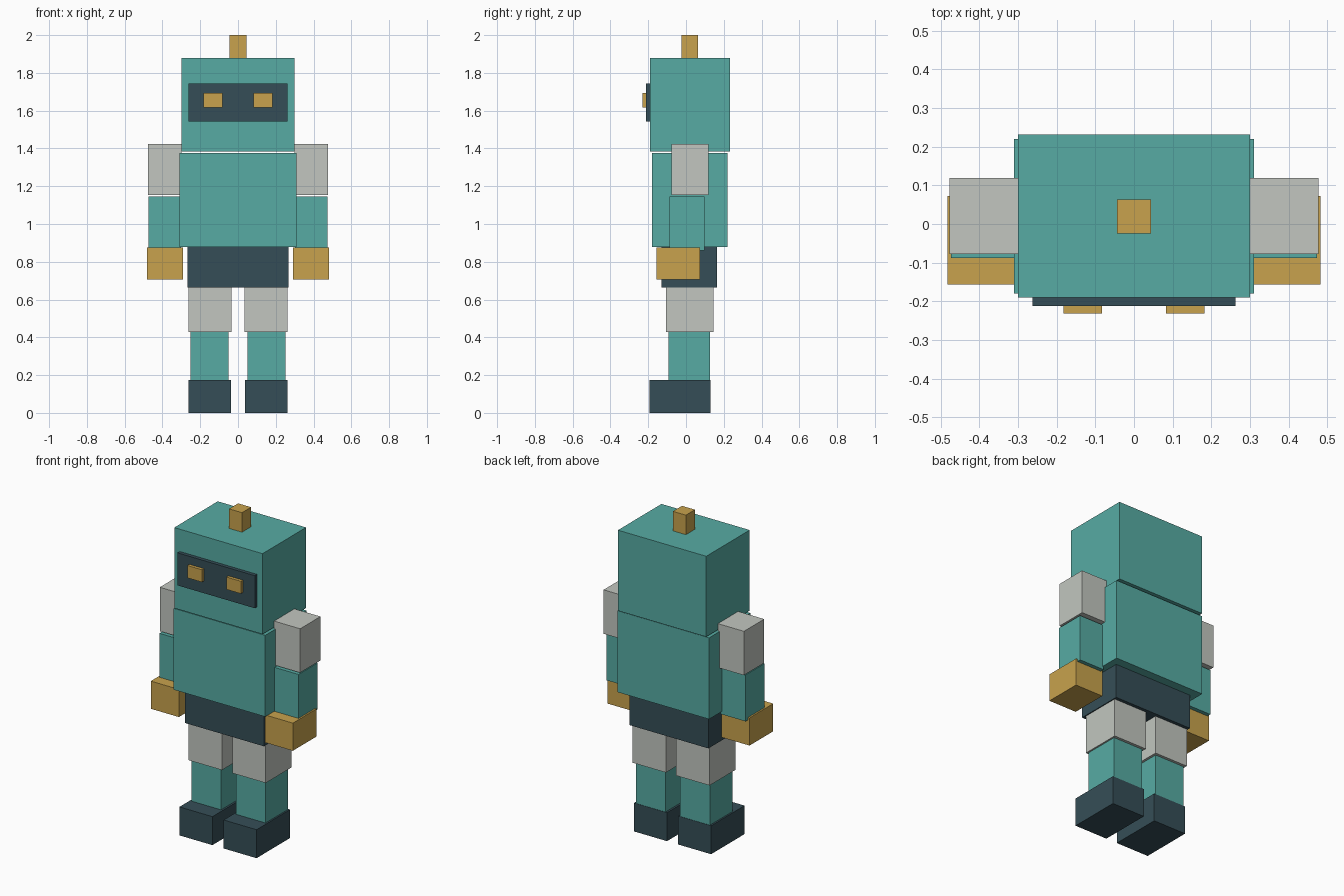
import bpy
import bmesh
from mathutils import Vector

cube = bpy.data.objects.get("Cube")
if cube:
    bpy.data.objects.remove(cube, do_unlink=True)


def material(name, color):
    m = bpy.data.materials.new(name)
    m.use_nodes = True
    m.diffuse_color = (*color, 1)
    bsdf = next(n for n in m.node_tree.nodes if n.type == 'BSDF_PRINCIPLED')
    bsdf.inputs["Base Color"].default_value = (*color, 1)
    return m


teal = material("teal", (0.095, 0.41, 0.37))
gold = material("gold", (0.58, 0.365, 0.074))
slate = material("dark slate", (0.036, 0.076, 0.095))
grey = material("light grey", (0.54, 0.565, 0.525))


def box(name, mat, x, y, z):
    """Flat-faced box from its (low, high) range on each axis."""
    low, high = (Vector(corner) for corner in zip(x, y, z))
    centre, size = (low + high) / 2, high - low
    bm = bmesh.new()
    bmesh.ops.create_cube(bm, size=1)
    bmesh.ops.scale(bm, vec=size, verts=bm.verts)
    mesh = bpy.data.meshes.new(name)
    bm.to_mesh(mesh)
    bm.free()
    mesh.materials.append(mat)
    obj = bpy.data.objects.new(name, mesh)
    obj.location = centre
    bpy.context.scene.collection.objects.link(obj)


def pair(name, mat, x, y, z):
    """Same box on the left (+x) and the right (-x)."""
    box("left_" + name, mat, x, y, z)
    box("right_" + name, mat, (-x[1], -x[0]), y, z)


# Head with antenna and face
box("head", teal, (-0.30, 0.30), (-0.19, 0.232), (1.385, 1.88))
box("antenna", gold, (-0.044, 0.044), (-0.024, 0.064), (1.87, 2.0))
box("visor", slate, (-0.263, 0.263), (-0.212, -0.18), (1.543, 1.743))
pair("eye", gold, (0.083, 0.182), (-0.231, -0.205), (1.618, 1.694))

# Body
box("torso", teal, (-0.311, 0.311), (-0.18, 0.22), (0.877, 1.377))
box("pelvis", slate, (-0.268, 0.268), (-0.131, 0.165), (0.665, 0.877))

# Arms
pair("upper_arm", grey, (0.30, 0.477), (-0.078, 0.119), (1.153, 1.423))
pair("forearm", teal, (0.303, 0.473), (-0.088, 0.097), (0.86, 1.145))
pair("hand", gold, (0.292, 0.483), (-0.157, 0.073), (0.705, 0.875))

# Legs
pair("thigh", grey, (0.035, 0.262), (-0.105, 0.145), (0.428, 0.665))
pair("shin", teal, (0.05, 0.252), (-0.093, 0.128), (0.13, 0.428))
pair("boot", slate, (0.038, 0.262), (-0.194, 0.13), (0.0, 0.175))
